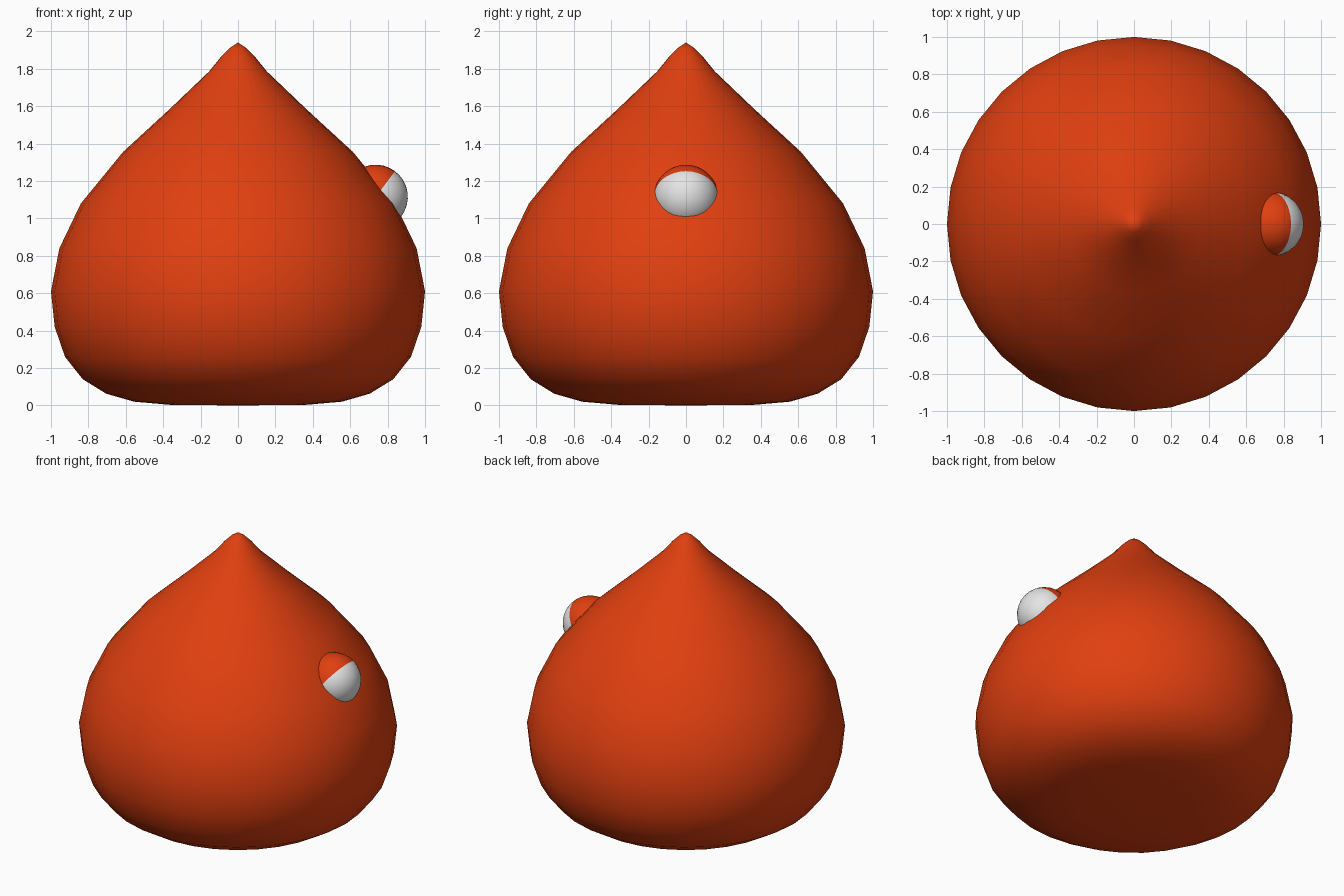
import bpy
import bmesh
import math
from mathutils import Matrix

cube = bpy.data.objects.get("Cube")
if cube:
    bpy.data.objects.remove(cube, do_unlink=True)


def make_material(name, rgb):
    mat = bpy.data.materials.new(name)
    mat.use_nodes = True
    colour = (*rgb, 1.0)
    mat.diffuse_color = colour
    mat.node_tree.nodes["Principled BSDF"].inputs["Base Color"].default_value = colour
    return mat


def make_object(name, bm, materials):
    bmesh.ops.recalc_face_normals(bm, faces=bm.faces[:])
    for face in bm.faces:
        face.smooth = True
    mesh = bpy.data.meshes.new(name)
    bm.to_mesh(mesh)
    bm.free()
    for mat in materials:
        mesh.materials.append(mat)
    obj = bpy.data.objects.new(name, mesh)
    bpy.context.collection.objects.link(obj)
    return obj


orange = make_material("orange red", (0.75, 0.05, 0.005))
white = make_material("eye white", (0.78, 0.78, 0.78))

# Body: teardrop profile (radius, height) spun around z
profile = [(0, 0), (0.36, 0.003), (0.555, 0.02), (0.705, 0.063), (0.83, 0.14),
           (0.925, 0.26), (0.98, 0.42), (1.0, 0.61), (0.955, 0.84),
           (0.84, 1.08), (0.615, 1.355), (0.37, 1.58), (0.155, 1.785),
           (0.09, 1.865), (0.045, 1.91), (0, 1.94)]
bm = bmesh.new()
verts = [bm.verts.new((r, 0, z)) for r, z in profile]
edges = [bm.edges.new(pair) for pair in zip(verts, verts[1:])]
bmesh.ops.spin(bm, geom=verts + edges, cent=(0, 0, 0), axis=(0, 0, 1),
               angle=math.tau, steps=32)
bmesh.ops.remove_doubles(bm, verts=bm.verts[:], dist=0.0005)
make_object("body", bm, [orange])

# Eye: ball on the left flank, upper half is the eyelid, tilted inwards
bm = bmesh.new()
bmesh.ops.create_uvsphere(bm, u_segments=32, v_segments=16, radius=0.172)
for face in bm.faces:
    face.material_index = 1 if face.calc_center_median().z < 0 else 0
tilt = Matrix.Rotation(math.radians(-53), 4, "Y")
bmesh.ops.transform(bm, matrix=Matrix.Translation((0.736, 0, 1.115)) @ tilt,
                    verts=bm.verts[:])
make_object("eye_with_lid", bm, [orange, white])
